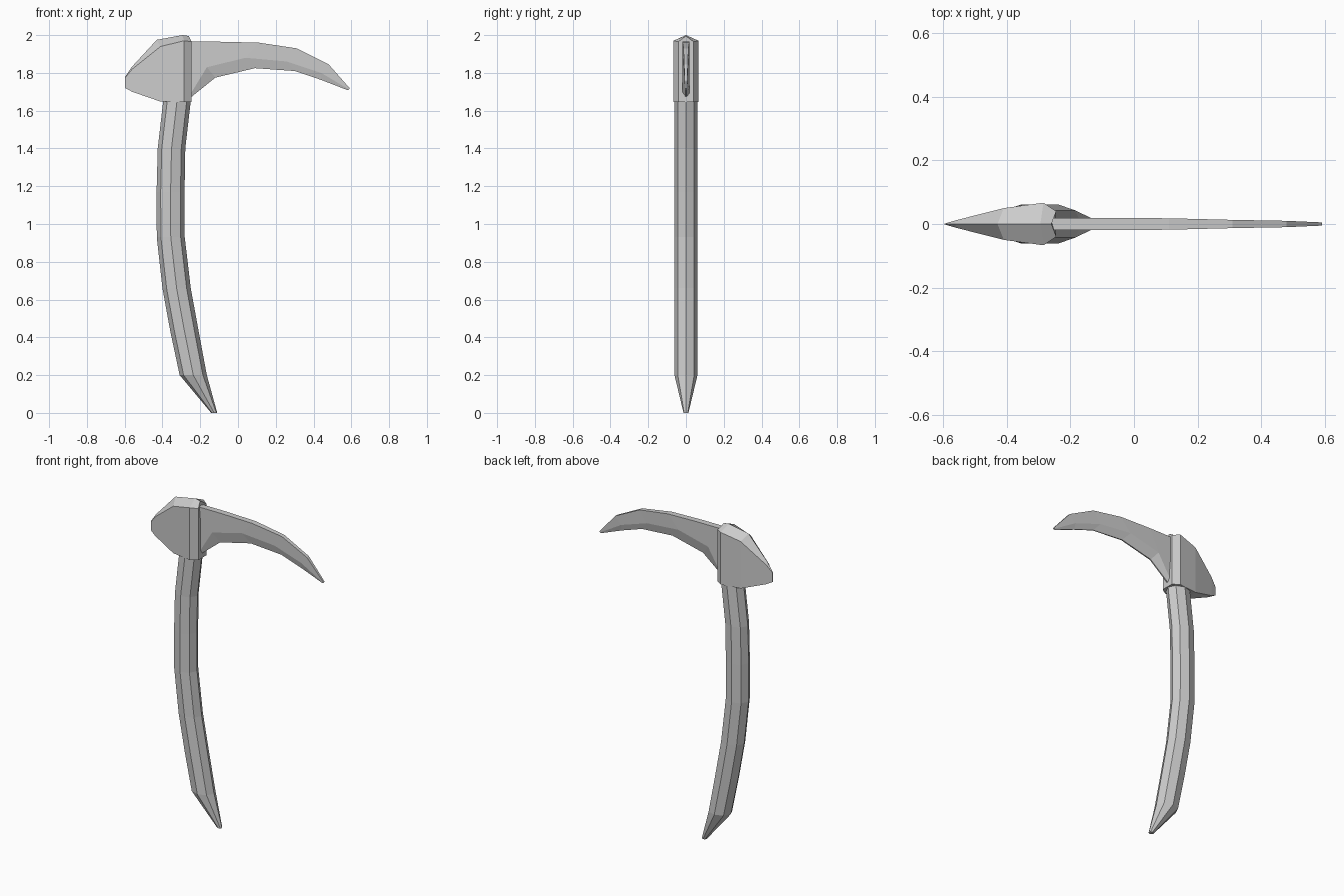
import bpy, bmesh, math


def loft(name, rings):
    """Skin a list of equal-length closed rings and cap both ends."""
    bm = bmesh.new()
    loops = [[bm.verts.new(p) for p in ring] for ring in rings]
    n = len(rings[0])
    for a, b in zip(loops, loops[1:]):
        for i in range(n):
            j = (i + 1) % n
            bm.faces.new((a[i], a[j], b[j], b[i]))
    bm.faces.new(loops[0][::-1])
    bm.faces.new(loops[-1])
    bmesh.ops.remove_doubles(bm, verts=bm.verts, dist=1e-5)
    bmesh.ops.recalc_face_normals(bm, faces=bm.faces)
    mesh = bpy.data.meshes.new(name)
    bm.to_mesh(mesh)
    bm.free()
    obj = bpy.data.objects.new(name, mesh)
    bpy.context.collection.objects.link(obj)
    return obj


# Curved octagonal handle: centre x, z, radius in x, radius in y
handle = [(-0.126, 0.0, 0.016, 0.013), (-0.237, 0.20, 0.072, 0.061),
          (-0.283, 0.43, 0.075, 0.061), (-0.325, 0.66, 0.075, 0.061),
          (-0.356, 0.93, 0.074, 0.061), (-0.357, 1.17, 0.074, 0.061),
          (-0.352, 1.40, 0.073, 0.061), (-0.322, 1.66, 0.073, 0.061)]
loft("handle", [[(cx + rx * math.cos(k * math.pi / 4),
                  ry * math.sin(k * math.pi / 4), z) for k in range(8)]
                for cx, z, rx, ry in handle])

# Hammer head: side x, half width, bottom z, shoulder z, ridge x, ridge z
head = [(-0.597, 0.001, 1.72, 1.775, -0.597, 1.78),
        (-0.56, 0.012, 1.70, 1.82, -0.562, 1.832),
        (-0.41, 0.050, 1.648, 1.94, -0.43, 1.975),
        (-0.285, 0.067, 1.645, 1.97, -0.295, 2.0),
        (-0.245, 0.040, 1.645, 1.965, -0.26, 1.995)]
loft("hammer_head", [[(x, -w, zb), (x, -w, zs), (rx, 0, zr), (x, w, zs), (x, w, zb)]
                     for x, w, zb, zs, rx, zr in head])

# Pick blade: top, bevel line and lower edge in x/z, then half width
blade = [((-0.28, 1.965), (-0.25, 1.69), (-0.25, 1.67), 0.019),
         ((-0.10, 1.965), (-0.165, 1.83), (-0.12, 1.775), 0.019),
         ((0.11, 1.96), (0.04, 1.88), (0.09, 1.825), 0.018),
         ((0.31, 1.93), (0.26, 1.86), (0.30, 1.81), 0.013),
         ((0.48, 1.845), (0.44, 1.80), (0.44, 1.763), 0.010),
         ((0.592, 1.718), (0.588, 1.712), (0.582, 1.708), 0.005)]
loft("pick_blade", [[(t[0], -w, t[1]), (t[0], w, t[1]), (m[0], w, m[1]),
                     (e[0], w * 0.2, e[1]), (e[0], -w * 0.2, e[1]), (m[0], -w, m[1])]
                    for t, m, e, w in blade])
